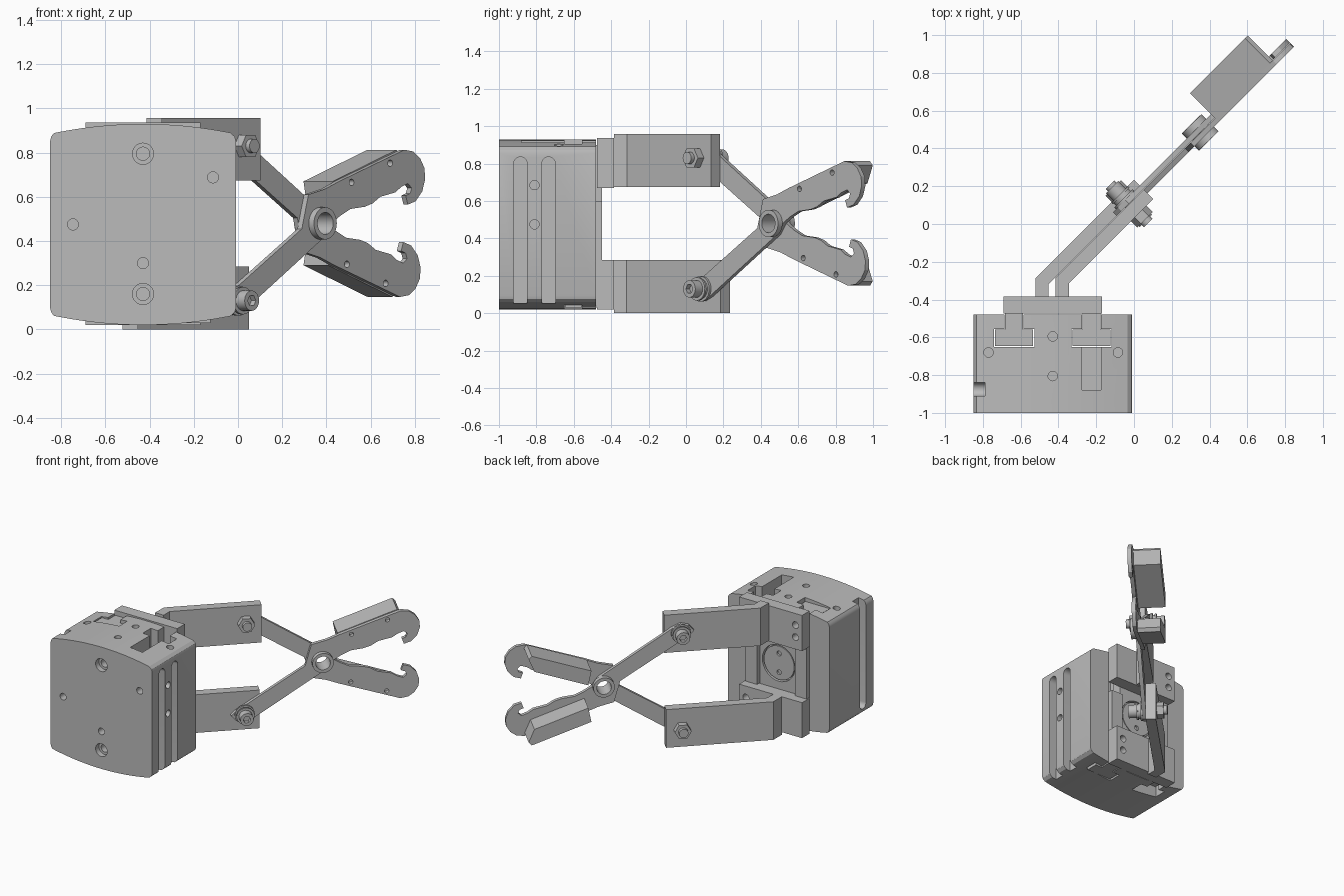
import bpy, bmesh
from math import sin, cos, pi, sqrt
from mathutils import Vector

if "Cube" in bpy.data.objects:
    bpy.data.objects.remove(bpy.data.objects["Cube"], do_unlink=True)

grey = bpy.data.materials.new("machined_grey")
grey.use_nodes = True
grey.diffuse_color = (0.5, 0.5, 0.5, 1)
grey.node_tree.nodes["Principled BSDF"].inputs["Base Color"].default_value = (0.5, 0.5, 0.5, 1)


# Frames: profile axes u, v and extrusion axis w to world space
def front(u, v, w):
    return Vector((u, w, v))


def top(u, v, w):
    return Vector((u, v, w))


def side(u, v, w):
    return Vector((w, u, v))


def diagonal(u, v, w):
    return Vector((u - w / 2, u + w / 2, v))


def prism(name, frame, points, start, end):
    """Extrude a flat profile between two depths."""
    bm = bmesh.new()
    rings = [[bm.verts.new(frame(u, v, w)) for u, v in points] for w in (start, end)]
    count = len(points)
    for ring in rings:
        bm.faces.new(ring)
    for i in range(count):
        j = (i + 1) % count
        bm.faces.new((rings[0][i], rings[0][j], rings[1][j], rings[1][i]))
    bmesh.ops.recalc_face_normals(bm, faces=bm.faces)
    mesh = bpy.data.meshes.new(name)
    bm.to_mesh(mesh)
    bm.free()
    obj = bpy.data.objects.new(name, mesh)
    obj.data.materials.append(grey)
    bpy.context.collection.objects.link(obj)
    return obj


def disc(name, frame, u, v, radius, start, end, sides=32):
    squash = 1 / sqrt(2) if frame is diagonal else 1
    points = [(u + squash * radius * cos(2 * pi * i / sides), v + radius * sin(2 * pi * i / sides))
              for i in range(sides)]
    return prism(name, frame, points, start, end)


def rect(u0, u1, v0, v1):
    return [(u0, v0), (u1, v0), (u1, v1), (u0, v1)]


def activate(obj):
    bpy.ops.object.select_all(action="DESELECT")
    obj.select_set(True)
    bpy.context.view_layer.objects.active = obj


def cut(obj, *cutters):
    activate(obj)
    for cutter in cutters:
        mod = obj.modifiers.new("cut", "BOOLEAN")
        mod.operation = "DIFFERENCE"
        mod.solver = "EXACT"
        mod.object = cutter
        bpy.ops.object.modifier_apply(modifier=mod.name)
        bpy.data.objects.remove(cutter, do_unlink=True)


def hole(frame, u, v, radius, start, end):
    return disc("cutter", frame, u, v, radius, start, end, 20)


# Body: block with crowned top and bottom
MID_X, MID_Z, HALF = -0.43, 0.475, 0.42
crown = [(MID_X + HALF * t, MID_Z + 0.455 - 0.045 * t * t) for t in [i / 10 - 0.96 for i in range(20)]]
crown = [(MID_X - HALF, 0.855), (MID_X - 0.415, 0.873)] + crown + [(MID_X + 0.415, 0.873), (MID_X + HALF, 0.855)]
body = prism("gripper_body", front, crown + [(x, 2 * MID_Z - z) for x, z in reversed(crown)], -1, -0.48)


def tee(x, neck, head, gap):
    """Profile of a tee rail or slot opening to the back."""
    left = [(x - neck, -0.45), (x - neck, -0.555 - gap), (x - head, -0.555 - gap), (x - head, -0.65 + gap)]
    return left + [(2 * x - u, v) for u, v in reversed(left)]


SLOT = 0.205
for sign in (-1, 1):
    cut(body, prism("cutter", top, tee(MID_X + sign * SLOT, 0.05, 0.107, 0), -0.1, 1.1))
cut(body, prism("cutter", top, rect(-0.275, -0.175, -0.88, -0.6), 0.6, 1.1))

# Counterbored and plain screw holes
for z in (0.795, 0.16):
    cut(body, hole(front, MID_X, z, 0.048, -1.1, -0.96), hole(front, MID_X, z, 0.03, -1.1, -0.9))
for x, z in ((-0.113, 0.688), (-0.747, 0.475), (MID_X, 0.3)):
    cut(body, hole(front, x, z, 0.025, -1.1, -0.93))
for x, y in ((MID_X, -0.595), (MID_X, -0.805), (-0.77, -0.68), (-0.085, -0.68)):
    cut(body, hole(top, x, y, 0.025, 0.84, 1.1))


def groove(y, low, high, sign):
    """Vertical sensor groove with a round closed end."""
    closed, opened = (high, low) if sign > 0 else (low, high)
    arc = [(y + 0.036 * cos(pi * i / 10), closed + sign * 0.036 * sin(pi * i / 10)) for i in range(11)]
    face = MID_X + sign * HALF
    return prism("cutter", side, arc + [(y - 0.036, opened), (y + 0.036, opened)],
                 face - sign * 0.06, face + sign * 0.1)


cut(body, groove(-0.885, -0.1, 0.8, 1), groove(-0.735, -0.1, 0.8, 1), groove(-0.875, 0.13, 1.1, -1))
for z in (0.685, 0.475):
    cut(body, hole(side, -0.81, z, 0.025, -0.1, 0.1))

# Round cover on the back
cut(body, disc("cutter", front, MID_X, MID_Z, 0.135, -0.51, -0.4))
cover = disc("back_cover", front, MID_X, MID_Z, 0.125, -0.52, -0.485)
for z in (MID_Z - 0.07, MID_Z + 0.07):
    cut(cover, hole(front, MID_X, z, 0.018, -0.5, -0.4))

# Jaws: sliding rail, carriage plate and cranked finger
jaws = [("upper", -1, 0.67, 0.937, 0.675, 0.957, -0.415, 0.08, 0.12, 0.9),
        ("lower", 1, 0.02, 0.285, 0, 0.285, -0.522, 0.185, 0.03, 0.6)]
for name, sign, low, high, f_low, f_high, x, offset, r_low, r_high in jaws:
    rail_x = MID_X + sign * SLOT
    prism(name + "_rail", top, tee(rail_x, 0.047, 0.1, 0.003), r_low, r_high)
    plate = prism(name + "_carriage", top, rect(-0.69, -0.17, -0.475, -0.385), low, high)
    for z in (low + 0.09, low + 0.18):
        cut(plate, hole(front, rail_x, z, 0.025, -0.44, -0.3))
    inner, outer, reach = offset - 0.05, offset + 0.05, 0.235
    finger = [(x, -0.386), (x, x + outer), ((reach - outer) / 2, (reach + outer) / 2),
              ((reach - inner) / 2, (reach + inner) / 2), (x + 0.07, x + 0.07 + inner), (x + 0.07, -0.386)]
    prism(name + "_finger", top, finger, f_low, f_high)

# Pliers: crossed levers with hooked handles and grip blocks
PIVOT, BOLT, PZ = 0.418, 0.04, 0.48
lever = [(-0.025, -0.36), (0, -0.4), (0.04, -0.415), (0.08, -0.39), (0.44, -0.06), (0.47, 0), (0.51, 0.035),
         (0.555, 0.065), (0.62, 0.075), (0.655, 0.09), (0.69, 0.12), (0.758, 0.14), (0.785, 0.165),
         (0.815, 0.18), (0.832, 0.16), (0.825, 0.135), (0.805, 0.125), (0.815, 0.085), (0.85, 0.1),
         (0.88, 0.145), (0.893, 0.2), (0.89, 0.25), (0.87, 0.295), (0.84, 0.325), (0.8, 0.333),
         (0.5, 0.188), (0.44, 0.155), (0.365, 0.13), (0.335, -0.025), (0, -0.325)]
grip = [(0.495, 0.19), (0.785, 0.333), (0.8, 0.31), (0.772, 0.215), (0.51, 0.085)]
for name, flip, near, far in (("front", 1, 0.092, 0.132), ("rear", -1, 0.133, 0.173)):
    plier = prism(name + "_lever", diagonal, [(h, PZ + flip * z) for h, z in lever], near, far)
    cut(plier, hole(diagonal, PIVOT, PZ, 0.052, -0.1, 0.4))
    for h, z in ((0.56, 0.185), (0.735, 0.272)):
        cut(plier, hole(diagonal, h, PZ + flip * z, 0.015, -0.1, 0.4))
    prism(name + "_grip_block", diagonal, [(h, PZ + flip * z) for h, z in grip], far, 0.397)

# Pivot bushing with flanges
for name, radius, near, far in (("front_flange", 0.073, 0.045, 0.092), ("bushing", 0.06, 0.085, 0.18),
                                ("rear_flange", 0.073, 0.173, 0.225)):
    ring = disc("pivot_" + name, diagonal, PIVOT, PZ, radius, near, far)
    cut(ring, hole(diagonal, PIVOT, PZ, 0.05, -0.1, 0.4))

# Bolts: nut, shank, washers and socket head; the lower one is reversed
stack = [("nut", 0.058, -0.035, 0.03, 6), ("shank", 0.032, -0.07, 0.25, 24), ("washer", 0.068, 0.173, 0.193, 32),
         ("spring_washer", 0.055, 0.193, 0.215, 32), ("thin_washer", 0.062, 0.215, 0.232, 32),
         ("bolt_head", 0.046, 0.232, 0.31, 24)]
for name, z, flip in (("upper", 0.83, False), ("lower", 0.13, True)):
    def depth(d):
        return 0.265 - d if flip else d
    for part, radius, near, far, sides in stack:
        piece = disc(name + "_" + part, diagonal, BOLT, z, radius, depth(near), depth(far), sides)
        if part == "bolt_head":
            cut(piece, disc("cutter", diagonal, BOLT, z, 0.026, depth(0.27), depth(0.4), 6))

# Smooth the round walls, keep real edges crisp
for obj in [o for o in bpy.context.scene.objects if o.type == "MESH" and grey.name in o.data.materials]:
    activate(obj)
    bpy.ops.object.shade_smooth_by_angle(angle=pi / 7)
